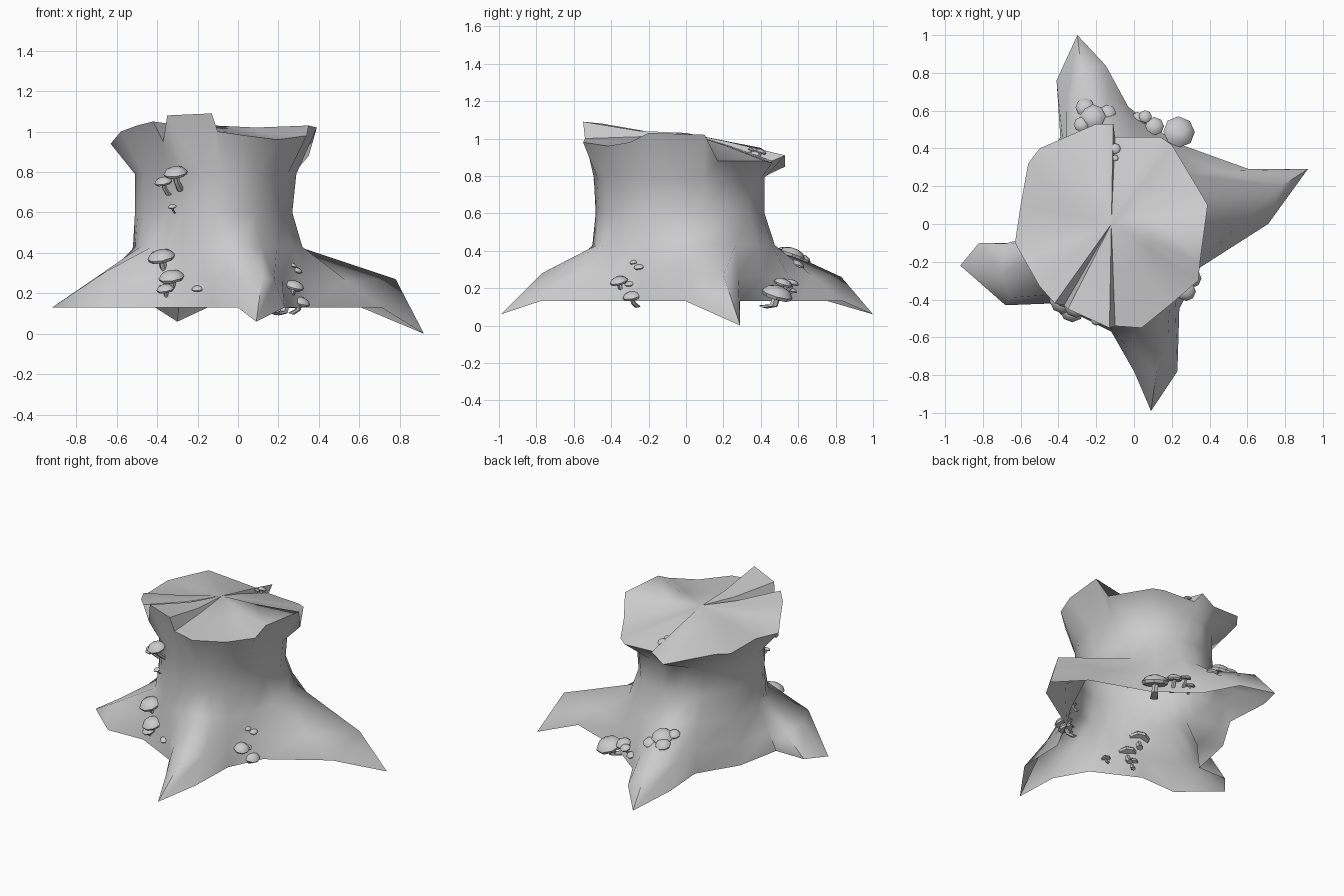
import bpy, math
from mathutils import Vector

if "Cube" in bpy.data.objects:
    bpy.data.objects.remove(bpy.data.objects["Cube"])

def material(name, c):
    m = bpy.data.materials.new(name)
    m.diffuse_color = (*c, 1)
    m.use_nodes = True
    m.node_tree.nodes["Principled BSDF"].inputs["Base Color"].default_value = m.diffuse_color
    return m

GREY = material("plain grey", (0.6, 0.6, 0.6))

def make(name, verts, faces, angle):
    me = bpy.data.meshes.new(name)
    me.from_pydata([tuple(v) for v in verts], [], faces)
    me.materials.append(GREY)
    ob = bpy.data.objects.new(name, me)
    bpy.context.collection.objects.link(ob)
    bpy.ops.object.select_all(action='DESELECT')
    ob.select_set(True)
    bpy.context.view_layer.objects.active = ob
    bpy.ops.object.shade_smooth_by_angle(angle=math.radians(angle))
    return ob

# Stump: outline of the root skirt, anticlockwise from the right-hand root tip
BASE = [(.92, .29), (.61, .29), (.22, .43), (-.03, .62), (-.15, .84), (-.3, 1), (-.41, .76),
        (-.39, .46), (-.55, .2), (-.61, -.1), (-.82, -.1), (-.92, -.22), (-.68, -.43),
        (-.42, -.42), (-.28, -.49), (-.12, -.57), (0, -.78), (.09, -.99), (.23, -.78),
        (.24, -.45), (.35, -.23), (.71, 0)]
BASE_Z = {0: 0, 5: .06, 17: .06}          # everything else sits at 0.13
CREST = {0: (.78, .2, .27), 5: (-.28, .83, .26), 11: (-.7, -.26, .28), 12: (-.65, -.39, .31),
         17: (.12, -.77, .28)}
ANGLE = [17, 35, 55, 75, 90, 103, 118, 128, 158, 183, 191, 200, 215, 230, 244, 258, 274, 289,
         301, 314, 333, 355]
# Broken rim at the cut, with split steps
RIM = [(.39, .1, 1.02), (.35, .17, .88), (.2, .42, .88), (.14, .46, .87), (-.1, .46, .88),
       (-.11, .53, .91), (-.2, .53, .85), (-.5, .4, .95), (-.56, .32, .94), (-.6, .1, .97),
       (-.63, -.1, .94), (-.58, -.19, 1), (-.5, -.33, 1.03), (-.42, -.42, 1.05),
       (-.37, -.43, .95), (-.35, -.45, 1.08), (-.13, -.55, 1.09), (-.1, -.54, 1.0),
       (.04, -.55, .98), (.2, -.42, .96), (.34, -.3, .98), (.35, -.2, 1.03)]
N = len(BASE)

def oval(cx, cy, rx, ry, z, pinch):
    """ring of the trunk, drawn in by pinch on its front left side"""
    pts = []
    for a in ANGLE:
        k = 1 - pinch * max(0, math.cos(math.radians(2 * (a - 232)))) * (abs(a - 232) < 45)
        a = math.radians(a)
        pts.append(Vector((cx + rx * k * math.cos(a), cy + ry * k * math.sin(a), z)))
    return pts

base = [Vector((x, y, BASE_Z.get(i, .13))) for i, (x, y) in enumerate(BASE)]
waist = oval(-.1, -.015, .42, .49, .43, .06)
crest = [Vector(CREST[i]) if i in CREST else b.lerp(w, .45)
         for i, (b, w) in enumerate(zip(base, waist))]
rings = [base, crest, waist, oval(-.12, -.035, .39, .455, .6, .13),
         oval(-.11, -.04, .4, .46, .79, .13), [Vector(p) for p in RIM]]
# Cut face: an inner ring that evens out the broken rim, then a raised heart
heart = Vector((-.12, 0, 1.03))
inner = []
for p in rings[-1]:
    q = p.lerp(heart, .55)
    q.z = .75 * q.z + .25 * .99
    inner.append(q)
rings.append(inner)
verts = [v for r in rings for v in r]
faces = [(r * N + i, r * N + (i + 1) % N, (r + 1) * N + (i + 1) % N, (r + 1) * N + i)
         for r in range(len(rings) - 1) for i in range(N)]
top = (len(rings) - 1) * N
verts.append(heart)
faces += [(top + i, top + (i + 1) % N, len(verts) - 1) for i in range(N)]
make("stump", verts, faces, 58)

# Mushrooms: a lathed cap and a bent stem that runs down into the bark
def lathe(rings, sides, verts, faces):
    """rings: (centre, axis, radius) from bottom to top, closed at both ends"""
    s = len(verts)
    for c, axis, r in rings:
        u = axis.orthogonal().normalized()
        w = axis.cross(u)
        for k in range(sides):
            t = 2 * math.pi * k / sides
            verts.append(c + u * r * math.cos(t) + w * r * math.sin(t))
    for j in range(len(rings) - 1):
        for k in range(sides):
            a, b = s + j * sides + k, s + j * sides + (k + 1) % sides
            faces.append((a, b, b + sides, a + sides))
    faces.append(tuple(s + k for k in reversed(range(sides))))
    faces.append(tuple(s + (len(rings) - 1) * sides + k for k in range(sides)))

def cluster(name, items):
    verts, faces = [], []
    for x, y, z, r in items:
        c = Vector((x, y, z))
        out = Vector((x + .11, y, 0)).normalized()
        up = (Vector((0, 0, 1)) + out * .35).normalized()
        lathe([(c + up * h * r, up, q * r) for q, h in
               ((.4, -.3), (.9, -.3), (1, -.08), (.75, .25), (.35, .4))], 8, verts, faces)
        foot = c - out * r * 1.1 - Vector((0, 0, 1.5 * r))
        foot.z = max(foot.z, .1)
        bend = c - out * r * .3 - Vector((0, 0, .8 * r))
        lathe([(foot, up, r * .32), (bend, up, r * .26), (c, up, r * .24)], 6, verts, faces)
    make(name, verts, faces, 40)

cluster("front_mushrooms", [(-.31, -.44, .8, .06), (-.37, -.4, .755, .045), (-.325, -.41, .63, .022),
                            (-.38, -.41, .385, .07), (-.33, -.46, .285, .065), (-.36, -.45, .225, .045),
                            (-.2, -.51, .225, .03)])
cluster("side_mushrooms", [(.27, -.28, .34, .022), (.29, -.25, .315, .03), (.28, -.36, .24, .05),
                           (.28, -.3, .225, .03), (.31, -.29, .16, .05)])
cluster("back_mushrooms", [(-.22, .57, .385, .07), (-.26, .62, .36, .05), (-.28, .53, .4, .04),
                           (-.14, .59, .33, .045), (-.1, .6, .27, .025), (.06, .57, .23, .035),
                           (.02, .565, .19, .03), (.11, .52, .23, .05), (.24, .49, .175, .085)])
cluster("top_mushrooms", [(-.1, .4, .93, .03), (-.1, .35, .94, .018)])
